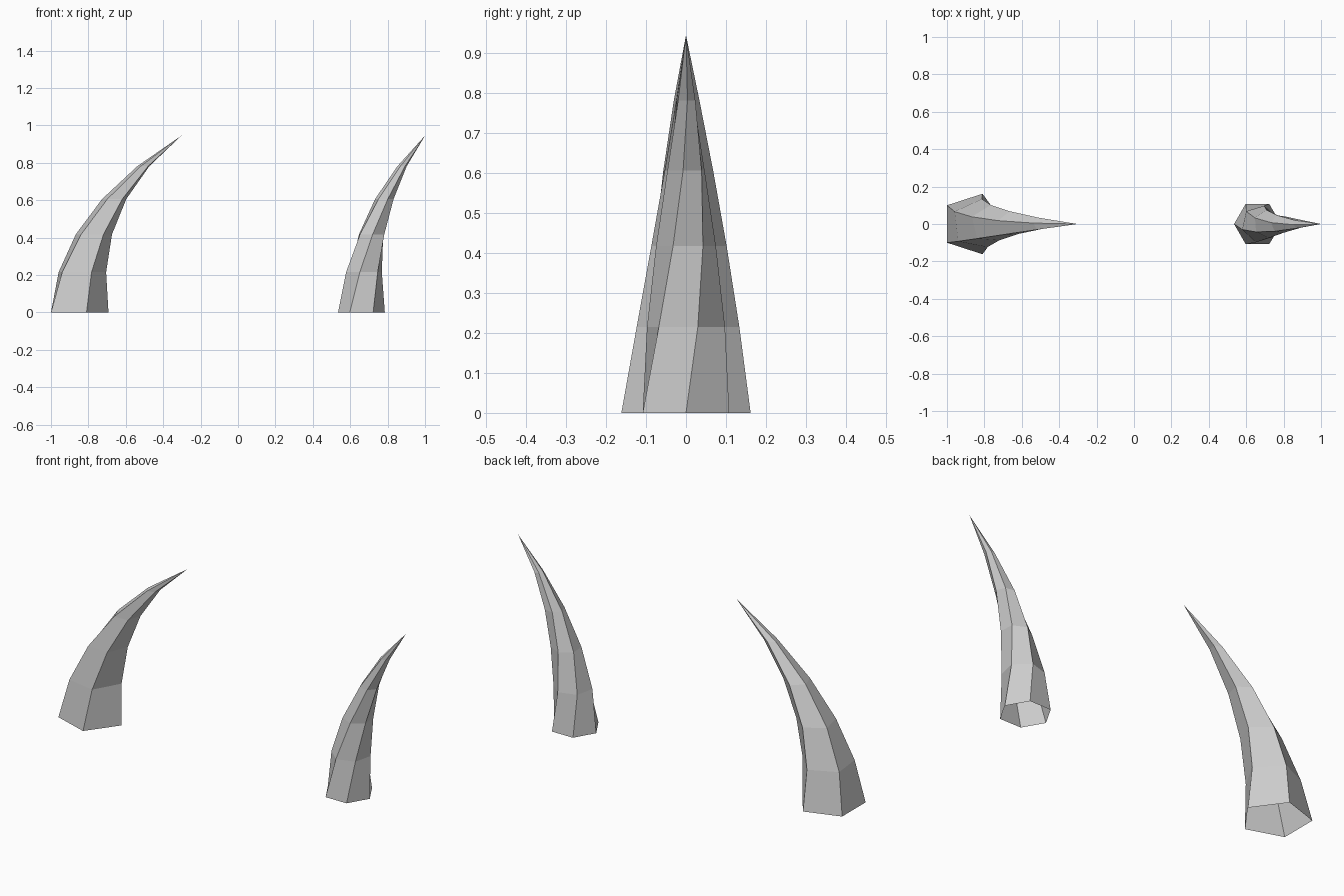
import bpy, bmesh
from math import cos, sin, tau

cube = bpy.data.objects.get("Cube")
if cube:
    bpy.data.objects.remove(cube, do_unlink=True)

# One plain bone-grey material
grey = bpy.data.materials.new("light_grey")
grey.use_nodes = True
colour = (0.6, 0.6, 0.6, 1)
grey.diffuse_color = colour
grey.node_tree.nodes["Principled BSDF"].inputs["Base Color"].default_value = colour

STEPS = 5


def make_horn(name, sides, radius, base_x, lean, twist):
    """Tapered, twisted, curving horn with an open base and a pointed tip."""
    def centre(i):
        return base_x + lean * (i / STEPS) ** 2, 0.2215 * i - 0.0065 * i * i

    bm = bmesh.new()
    rings = []
    for i in range(STEPS):
        x, z = centre(i)
        r = radius * (1 - i / STEPS)
        angles = [tau * k / sides + twist * i for k in range(sides)]
        rings.append([bm.verts.new((x + r * cos(a), r * sin(a), z)) for a in angles])
    # Side walls
    for low, high in zip(rings, rings[1:]):
        for k in range(sides):
            n = (k + 1) % sides
            bm.faces.new((low[k], low[n], high[n], high[k]))
    # Pointed tip
    x, z = centre(STEPS)
    tip = bm.verts.new((x, 0, z))
    for k in range(sides):
        bm.faces.new((rings[-1][k], rings[-1][(k + 1) % sides], tip))

    mesh = bpy.data.meshes.new(name)
    bm.to_mesh(mesh)
    bm.free()
    mesh.materials.append(grey)
    horn = bpy.data.objects.new(name, mesh)
    bpy.context.collection.objects.link(horn)
    return horn


make_horn("large_horn", 5, 0.17, -0.8625, 0.56, 0.12)
make_horn("small_horn", 6, 0.125, 0.66, 0.34, 0.3)
